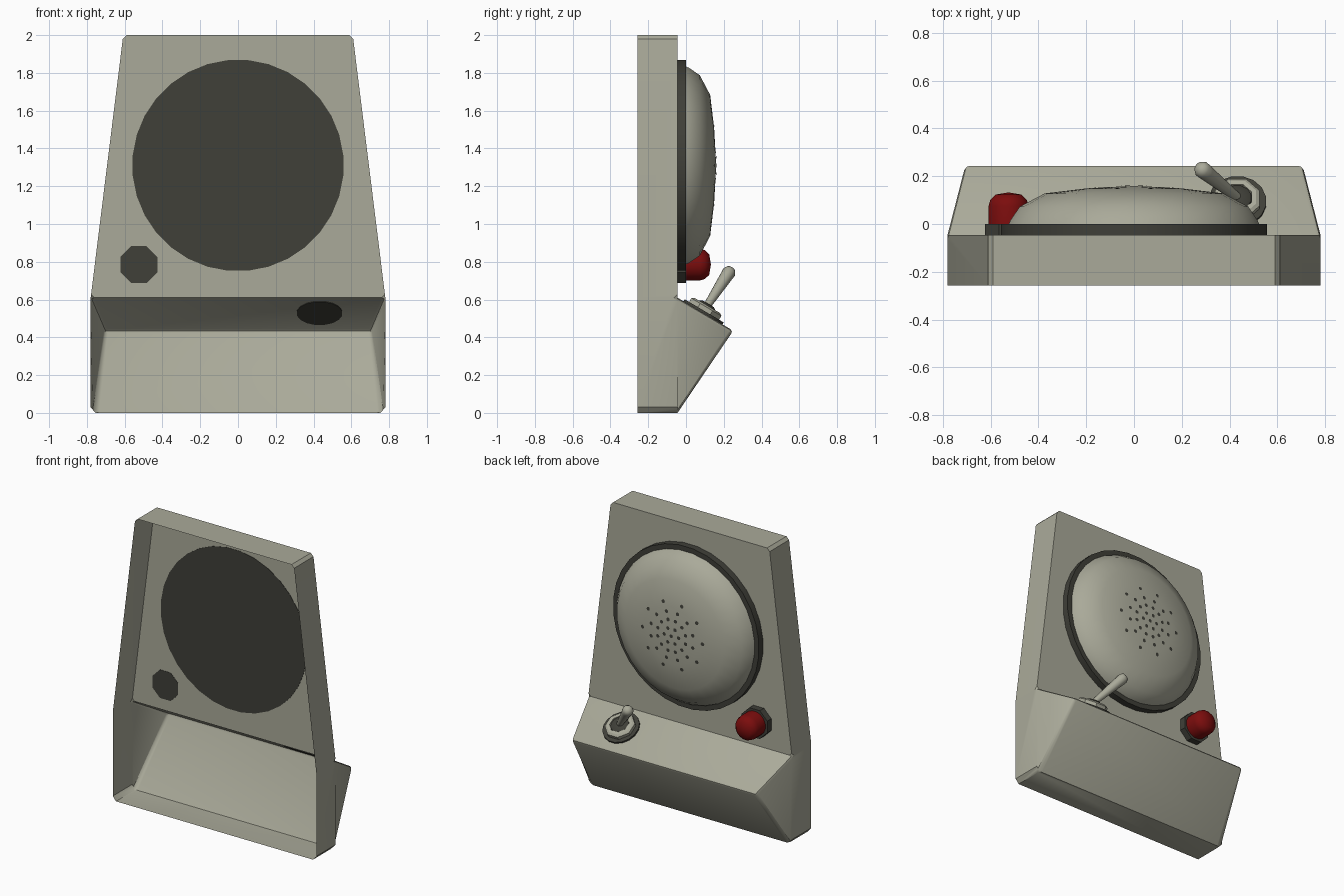
import bpy, bmesh, math
from mathutils import Vector

cube = bpy.data.objects.get("Cube")
if cube:
    bpy.data.objects.remove(cube)


def material(name, rgb):
    m = bpy.data.materials.new(name)
    m.use_nodes = True
    m.diffuse_color = (*rgb, 1)
    m.node_tree.nodes["Principled BSDF"].inputs["Base Color"].default_value = (*rgb, 1)
    return m


BEIGE = material("warm grey", (0.40, 0.40, 0.32))
DARK = material("charcoal", (0.05, 0.05, 0.04))
RED = material("deep red", (0.20, 0.004, 0.004))


def finish(name, bm, mat, angle=35):
    mesh = bpy.data.meshes.new(name)
    bm.to_mesh(mesh)
    bm.free()
    mesh.materials.append(mat)
    obj = bpy.data.objects.new(name, mesh)
    bpy.context.collection.objects.link(obj)
    bpy.ops.object.select_all(action='DESELECT')
    obj.select_set(True)
    bpy.context.view_layer.objects.active = obj
    bpy.ops.object.shade_smooth_by_angle(angle=math.radians(angle))
    return obj


def lathe(name, profile, sides, origin, axis, mat, angle=35):
    """Turn a (radius, height) profile about an axis; radius 0 closes an end."""
    bm = bmesh.new()
    rings = []
    for r, h in profile:
        if r == 0:
            rings.append([bm.verts.new((0, 0, h))] * sides)
        else:
            turns = [math.tau * (i + 0.5) / sides for i in range(sides)]
            rings.append([bm.verts.new((r * math.cos(t), r * math.sin(t), h)) for t in turns])
    for a, b in zip(rings, rings[1:]):
        for i in range(sides):
            j = (i + 1) % sides
            bm.faces.new(list(dict.fromkeys((a[i], a[j], b[j], b[i]))))
    bmesh.ops.recalc_face_normals(bm, faces=bm.faces)
    obj = finish(name, bm, mat, angle)
    obj.location = origin
    obj.rotation_mode = 'QUATERNION'
    obj.rotation_quaternion = Vector(axis).to_track_quat('Z', 'Y')
    return obj


# Open shell: rim walls, upper plate and sloping hood
RIM, PLATE = -0.257, -0.045
half = [(0.59, 2), (0.61, 1.98), (0.78, 0.61), (0.78, 0.03), (0.755, 0)]
outline = half + [(-x, z) for x, z in reversed(half)]
bm = bmesh.new()
rim = [bm.verts.new((x, RIM, z)) for x, z in outline]
inner = [bm.verts.new((x, PLATE, z)) for x, z in outline]
n = len(outline)
for i in range(n):
    j = (i + 1) % n
    bm.faces.new((rim[i], rim[j], inner[j], inner[i]))
tip_r = bm.verts.new((0.705, 0.25, 0.435))
tip_l = bm.verts.new((-0.705, 0.25, 0.435))
bm.faces.new([inner[i] for i in (0, 1, 2, 7, 8, 9)])
bm.faces.new((inner[2], tip_r, tip_l, inner[7]))
bm.faces.new((tip_r, inner[4], inner[5], tip_l))
bm.faces.new((inner[2], inner[3], inner[4], tip_r))
bm.faces.new((inner[7], tip_l, inner[5], inner[6]))
edges = list({e for v in (tip_r, tip_l) for e in v.link_edges})
bmesh.ops.bevel(bm, geom=edges, offset=0.018, segments=2, profile=0.5, affect='EDGES')
bmesh.ops.recalc_face_normals(bm, faces=bm.faces)
finish("housing_shell", bm, BEIGE)

# Speaker collar and domed cover
BACK = (0, 1, 0)
centre = Vector((0, 0, 1.31))
lathe("speaker_collar", [(0, -0.047), (0.56, -0.047), (0.56, 0), (0.5, 0)], 32, centre, BACK, DARK)
dome = [(0.53, -0.01), (0.52, 0.015), (0.48, 0.073), (0.375, 0.128), (0.2, 0.149), (0, 0.16)]
lathe("speaker_dome", dome, 32, centre, BACK, BEIGE, 60)


def dome_height(r):
    for (r1, h1), (r0, h0) in zip(dome, dome[1:]):
        if r0 <= r <= r1:
            return h0 + (h1 - h0) * (r - r0) / (r1 - r0)


# Perforations in rings over the dome
bm = bmesh.new()
for radius, count in ((0, 1), (0.055, 6), (0.11, 12), (0.165, 12), (0.23, 10)):
    for k in range(count):
        t = math.tau * (k + 0.5 * (count == 12)) / count
        dot = []
        for s in range(8):
            a = math.tau * s / 8
            x = radius * math.cos(t) + 0.013 * math.cos(a)
            z = radius * math.sin(t) + 0.013 * math.sin(a)
            dot.append(bm.verts.new((x, dome_height(math.hypot(x, z)) + 0.003, z + centre.z)))
        bm.faces.new(reversed(dot))
finish("speaker_holes", bm, DARK)

# Signal lamp
lamp = (-0.525, 0, 0.785)
lathe("lamp_base", [(0, -0.047), (0.106, -0.047), (0.106, 0), (0, 0)], 8, lamp, BACK, DARK)
lathe("lamp_bulb", [(0.085, -0.01), (0.085, 0.075), (0.078, 0.1), (0.055, 0.123), (0, 0.132)],
      16, lamp, BACK, RED, 60)

# Toggle switch on the hood
slope = Vector((0, 0.175, 0.295)).normalized()
seat = Vector((0.432, 0.09, 0.53))
lathe("switch_washer", [(0, -0.004), (0.122, -0.004), (0.122, 0.012), (0, 0.012)], 16, seat, slope, DARK)
lathe("switch_nut", [(0.1, 0.01), (0.1, 0.035), (0.085, 0.045), (0.065, 0.045), (0.06, 0.02)],
      8, seat, slope, BEIGE)
lathe("switch_bushing", [(0.066, 0.02), (0.06, 0.04), (0.035, 0.055), (0, 0.055)], 12, seat, slope, DARK)
foot = seat + slope * 0.04
lever = Vector((0.285, 0.228, 0.745)) - foot
size = lever.length
lathe("switch_lever", [(0, 0), (0.02, 0), (0.034, size - 0.03), (0.036, size), (0.026, size + 0.02),
                       (0, size + 0.03)], 12, foot, lever, BEIGE, 60)
